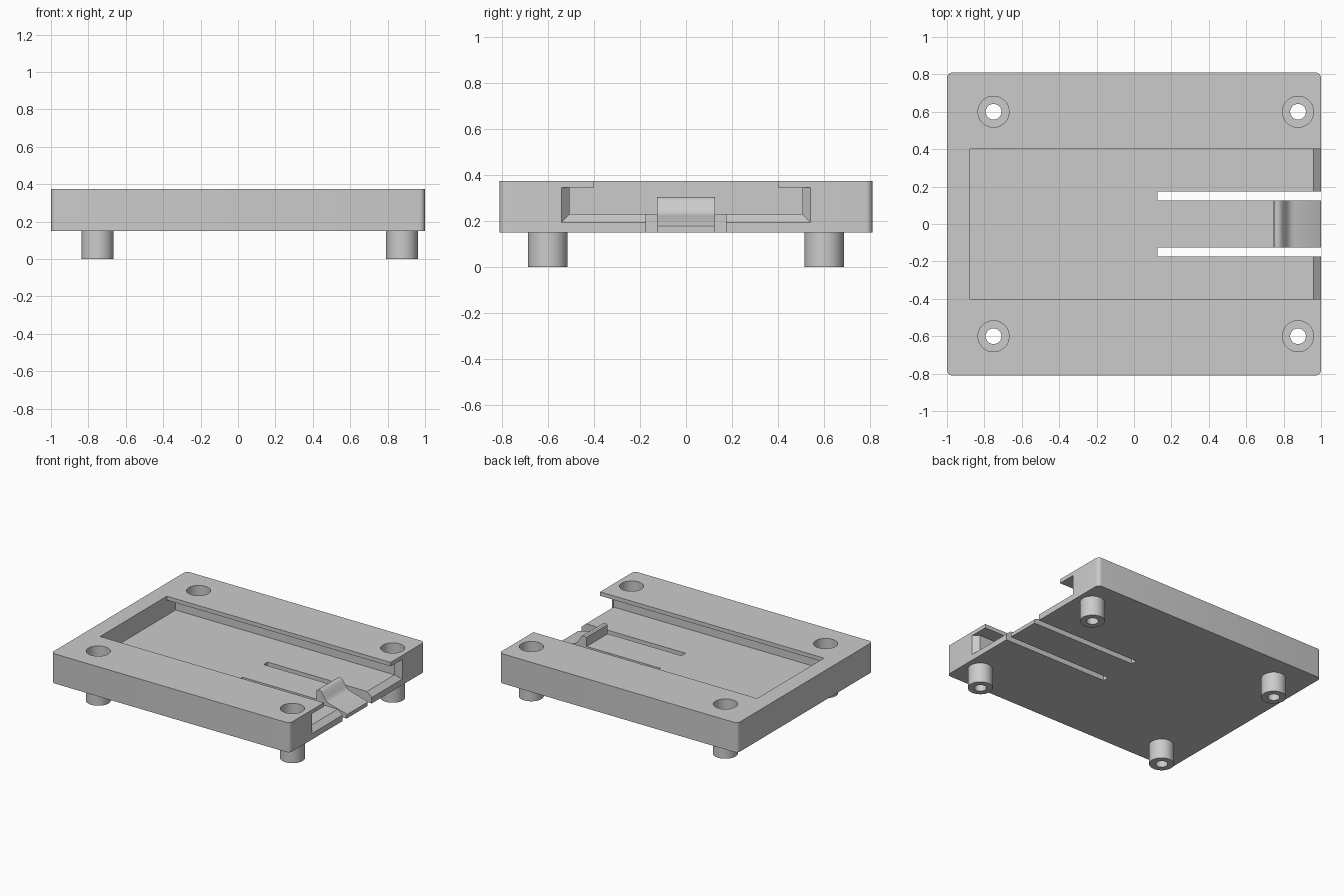
import bpy, bmesh, math

if "Cube" in bpy.data.objects:
    bpy.data.objects.remove(bpy.data.objects["Cube"])

SCREWS = [(x, y) for x in (-0.751, 0.877) for y in (-0.6, 0.6)]


def make(name, bm):
    bmesh.ops.recalc_face_normals(bm, faces=bm.faces)
    me = bpy.data.meshes.new(name)
    bm.to_mesh(me)
    bm.free()
    ob = bpy.data.objects.new(name, me)
    bpy.context.collection.objects.link(ob)
    return ob


def loft(name, a, b):
    """Solid between two matching point loops."""
    bm = bmesh.new()
    va, vb = [bm.verts.new(p) for p in a], [bm.verts.new(p) for p in b]
    n = len(a)
    bm.faces.new(va)
    bm.faces.new(vb[::-1])
    for i in range(n):
        bm.faces.new((va[i], vb[i], vb[(i + 1) % n], va[(i + 1) % n]))
    return make(name, bm)


def box(name, x0, x1, y0, y1, z0, z1):
    q = [(x0, y0), (x1, y0), (x1, y1), (x0, y1)]
    return loft(name, [(x, y, z0) for x, y in q], [(x, y, z1) for x, y in q])


def cyl(name, x, y, r, z0, z1):
    ring = [(x + r * math.cos(i * math.pi / 24), y + r * math.sin(i * math.pi / 24))
            for i in range(48)]
    return loft(name, [(*p, z0) for p in ring], [(*p, z1) for p in ring])


def cut(ob, cutter):
    m = ob.modifiers.new("cut", 'BOOLEAN')
    m.operation, m.solver, m.object = 'DIFFERENCE', 'EXACT', cutter
    bpy.context.view_layer.objects.active = ob
    bpy.ops.object.modifier_apply(modifier=m.name)
    bpy.data.objects.remove(cutter)


def smooth(ob):
    bpy.ops.object.select_all(action='DESELECT')
    ob.select_set(True)
    bpy.context.view_layer.objects.active = ob
    bpy.ops.object.shade_smooth_by_angle(angle=math.radians(30))


# Tray body with rounded vertical corners
outline = []
for k, (sx, sy) in enumerate([(1, 1), (-1, 1), (-1, -1), (1, -1)]):
    for i in range(7):
        a = (k + i / 6) * math.pi / 2
        outline.append((sx * 0.97 + 0.03 * math.cos(a), sy * 0.78 + 0.03 * math.sin(a)))
body = loft("tray_body", [(*p, 0.15) for p in outline], [(*p, 0.375) for p in outline])

# Sliding channel under the two lips, and the narrower top opening
cut(body, box("channel", -0.877, 1.1, -0.505, 0.505, 0.23, 0.345))
cut(body, box("opening", -0.877, 1.1, -0.4, 0.4, 0.23, 0.5))

# Flared mouth and tongue slots on each side
for s in (-1, 1):
    def section(x, y, z):
        return [(x, s * 0.15, z), (x, s * y, z), (x, s * y, 0.345), (x, s * 0.15, 0.345)]
    cut(body, loft("flare", section(0.96, 0.505, 0.23), section(1.04, 0.575, 0.16)))
    ys = sorted((s * 0.126, s * 0.174))
    cut(body, box("slot", 0.126, 1.1, ys[0], ys[1], 0.1, 0.5))
cut(body, box("latch_gap", 0.745, 1.1, -0.15, 0.15, 0.1, 0.5))

# Counterbored screw holes and tubular feet
for i, (x, y) in enumerate(SCREWS):
    cut(body, cyl("counterbore", x, y, 0.083, 0.2, 0.5))
    cut(body, cyl("drill", x, y, 0.042, 0.1, 0.3))
    foot = cyl(f"foot_{i + 1}", x, y, 0.086, 0.0, 0.15)
    cut(foot, cyl("drill", x, y, 0.042, -0.1, 0.3))
    smooth(foot)
smooth(body)

# Snap latch at the end of the tongue
profile = [(0.745, 0.15), (0.745, 0.23), (0.748, 0.297), (0.757, 0.304), (0.77, 0.305),
           (0.782, 0.301), (0.793, 0.29), (0.815, 0.255), (0.825, 0.241), (0.838, 0.23),
           (0.855, 0.223), (0.99, 0.187), (1.0, 0.178), (1.0, 0.15)]
latch = loft("snap_latch", [(x, -0.126, z) for x, z in profile],
             [(x, 0.126, z) for x, z in profile])
smooth(latch)
